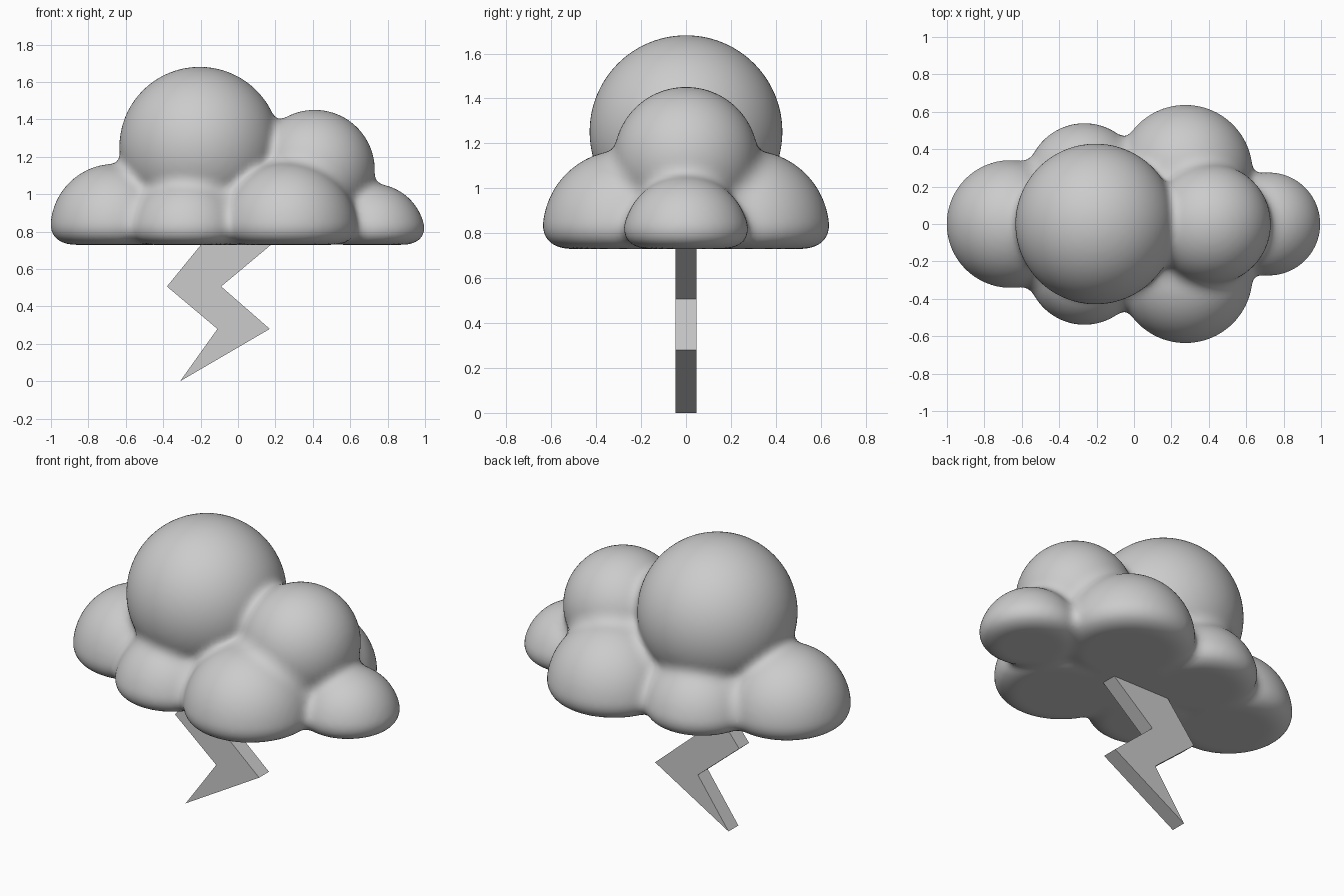
import bpy, bmesh
from mathutils import Matrix, Vector

if "Cube" in bpy.data.objects:
    bpy.data.objects.remove(bpy.data.objects["Cube"])

FLOOR = 0.73
BLEND, RIM = 0.07, 0.12   # softness of the seams and of the bottom rim

# cloud puffs: centre and radius
puffs = [(Vector(c), r) for c, r in [
    ((-0.205, 0, 1.252), 0.429), ((0.41, 0, 1.13), 0.321),
    ((-0.66, 0, 0.82), 0.342), ((0.72, 0, 0.775), 0.281),
    ((0, 0, 0.85), 0.36)]]
for x, y, z, r in [(0.275, 0.278, 0.81), (-0.265, 0.23, 0.78)] and \
        [(0.275, 0.278, 0.81, 0.36), (-0.265, 0.23, 0.78, 0.313)]:
    puffs += [(Vector((x, s * y, z)), r) for s in (-1, 1)]


def smooth_min(a, b, k):
    h = max(k - abs(a - b), 0) / k
    return min(a, b) - h * h * k / 4


def distance(p):
    d = 10
    for c, r in puffs:
        d = smooth_min(d, (p - c).length - r, BLEND)
    return -smooth_min(-d, p.z - FLOOR, RIM)


# cloud: puffs flattened at the bottom, fused, then settled on the soft blend
bm = bmesh.new()
for c, r in puffs:
    bmesh.ops.create_icosphere(bm, subdivisions=4, radius=r, matrix=Matrix.Translation(c))
for v in bm.verts:
    v.co.z = max(v.co.z, FLOOR)
mesh = bpy.data.meshes.new("cloud")
bm.to_mesh(mesh)
bm.free()
cloud = bpy.data.objects.new("cloud", mesh)
bpy.context.collection.objects.link(cloud)
remesh = cloud.modifiers.new("fuse", 'REMESH')
remesh.mode = 'VOXEL'
remesh.voxel_size = 0.022
relax = cloud.modifiers.new("relax", 'SMOOTH')
relax.iterations = 4
bpy.context.view_layer.objects.active = cloud
cloud.select_set(True)
for name in ("fuse", "relax"):
    bpy.ops.object.modifier_apply(modifier=name)
e = 0.002
axes = [Vector((e, 0, 0)), Vector((0, e, 0)), Vector((0, 0, e))]
for v in cloud.data.vertices:
    p = v.co.copy()
    for _ in range(3):
        d = distance(p)
        g = Vector([(distance(p + a) - d) / e for a in axes])
        if g.length > 0.2:
            p -= g * (d / g.length_squared)
    if (p - v.co).length < 0.1:
        v.co = p
bpy.ops.object.shade_smooth()

# lightning bolt: flat zigzag profile with thickness
profile = [(-0.31, 0), (0.17, 0.28), (-0.09, 0.507), (0.32, 0.85),
           (-0.10, 0.85), (-0.38, 0.507), (-0.11, 0.28)]
bm = bmesh.new()
face = bm.faces.new([bm.verts.new((x, -0.046, z)) for x, z in profile])
side = bmesh.ops.extrude_face_region(bm, geom=[face])["geom"]
bmesh.ops.translate(bm, vec=(0, 0.092, 0),
                    verts=[g for g in side if isinstance(g, bmesh.types.BMVert)])
bmesh.ops.recalc_face_normals(bm, faces=bm.faces)
mesh = bpy.data.meshes.new("lightning_bolt")
bm.to_mesh(mesh)
bm.free()
bpy.context.collection.objects.link(bpy.data.objects.new("lightning_bolt", mesh))
